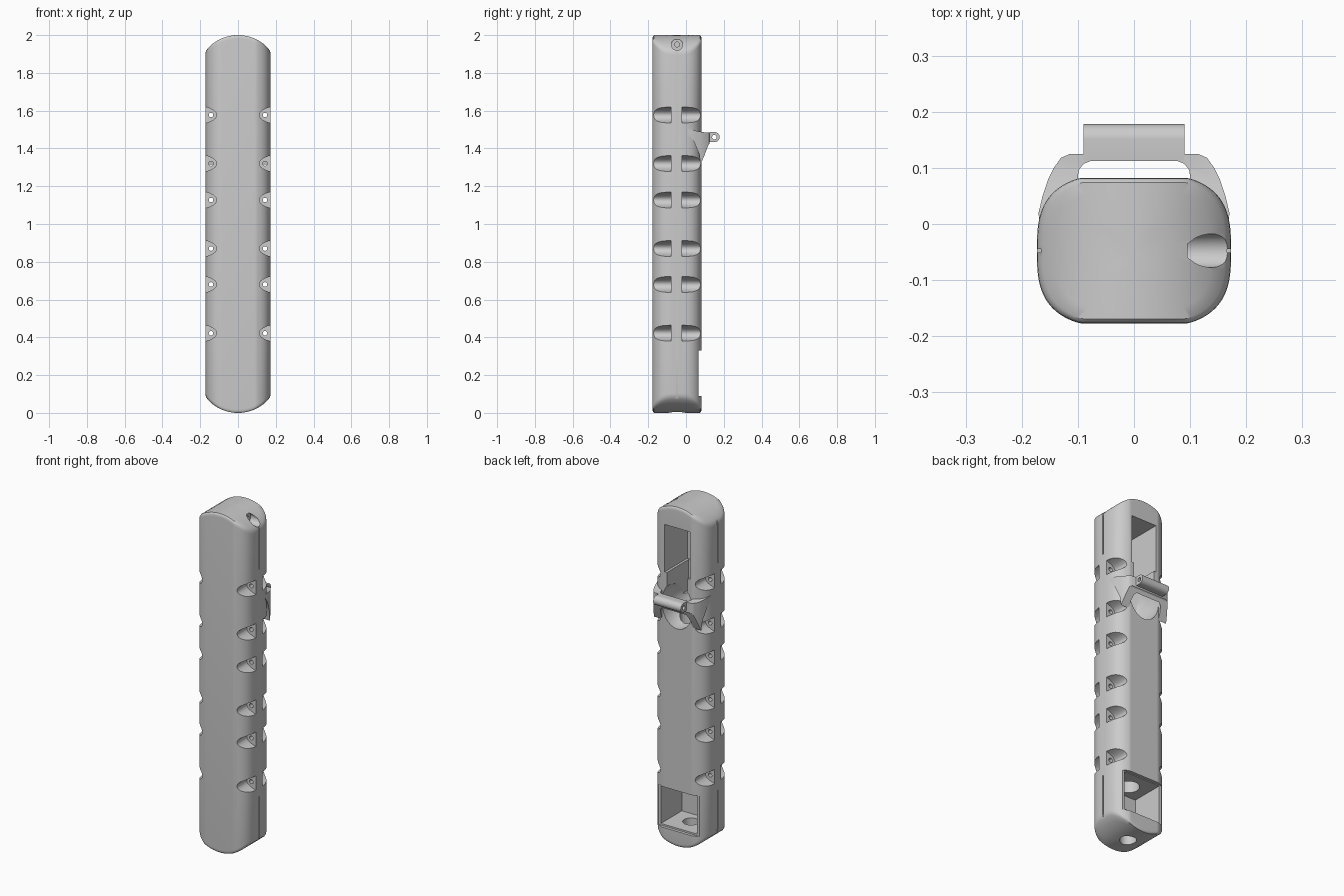
import bpy, bmesh, math
from mathutils import Vector

if "Cube" in bpy.data.objects:
    bpy.data.objects.remove(bpy.data.objects["Cube"])

CY = -0.0475          # y of the body axis
SCREW_Z = (1.577, 1.32, 1.127, 0.87, 0.68, 0.422)


def make_object(name, bm):
    bmesh.ops.recalc_face_normals(bm, faces=bm.faces)
    mesh = bpy.data.meshes.new(name)
    bm.to_mesh(mesh)
    bm.free()
    obj = bpy.data.objects.new(name, mesh)
    bpy.context.collection.objects.link(obj)
    return obj


def add_prism(bm, pts, axis, lo, hi):
    """Extrude a 2D outline along one axis."""
    place = {'x': lambda a, b, h: (h, a, b),
             'y': lambda a, b, h: (a, h, b),
             'z': lambda a, b, h: (a, b, h)}[axis]
    low = [bm.verts.new(place(a, b, lo)) for a, b in pts]
    high = [bm.verts.new(place(a, b, hi)) for a, b in pts]
    bm.faces.new(low)
    bm.faces.new(high)
    for i in range(len(pts)):
        j = (i + 1) % len(pts)
        bm.faces.new((low[i], low[j], high[j], high[i]))


def rect(a0, a1, b0, b1):
    return [(a0, b0), (a1, b0), (a1, b1), (a0, b1)]


def circle(a, b, r, n=32, rb=None):
    rb = rb or r
    return [(a + r * math.cos(2 * math.pi * i / n), b + rb * math.sin(2 * math.pi * i / n))
            for i in range(n)]


def boolean(obj, prisms, operation='DIFFERENCE', extra=None):
    """Combine obj with a group of prisms, then throw the cutter away."""
    bm = bmesh.new()
    for p in prisms:
        add_prism(bm, *p)
    if extra:
        extra(bm)
    cutter = make_object("cutter", bm)
    cutter.hide_render = True
    mod = obj.modifiers.new("cut", 'BOOLEAN')
    mod.operation = operation
    mod.solver = 'EXACT'
    mod.object = cutter
    bpy.context.view_layer.objects.active = obj
    bpy.ops.object.modifier_apply(modifier=mod.name)
    bpy.data.objects.remove(cutter)


# Body: rounded section with arched, softly filleted ends
def section(n=112):
    pts = []
    for i in range(n):
        a = 2 * math.pi * (i + 0.5) / n
        c, s = math.cos(a), math.sin(a)
        x = 0.173 * math.copysign(abs(c) ** (2 / 3), c)
        y = 0.138 * math.copysign(abs(s) ** (2 / 3), s)
        pts.append((x, max(-0.1295, min(0.1295, y))))
    return pts


def arch(x):
    r = 0.2185
    return 1.0 - r + math.sqrt(r * r - x * x)


sec = section()
cap = [(0.2, 0), (0.4, 0), (0.6, 0), (0.8, 0), (0.94, 0), (0.975, 0.004), (0.993, 0.010), (1, 0.02)]
bm = bmesh.new()
rings = []
for sign, steps in ((-1, cap), (1, cap[::-1])):
    for s, drop in steps:
        rings.append([bm.verts.new((x * s, CY + y * s, 1 + sign * (arch(x * s) - drop)))
                      for x, y in sec])
for r0, r1 in zip(rings, rings[1:]):
    for i in range(len(sec)):
        j = (i + 1) % len(sec)
        bm.faces.new((r0[i], r0[j], r1[j], r1[i]))
for ring, z in ((rings[0], 0), (rings[-1], 2)):
    tip = bm.verts.new((0, CY, z))
    for i in range(len(sec)):
        bm.faces.new((ring[i], ring[(i + 1) % len(sec)], tip))
body = make_object("body", bm)

# Screw pockets on both sides, front and back, with a web between
half = [(0.113, 0), (0.115, 0.009), (0.121, 0.018), (0.131, 0.026), (0.145, 0.033),
        (0.16, 0.039), (0.175, 0.043), (0.21, 0.048)]
notch = half + [(a, -b) for a, b in half[:0:-1]]
pockets, screw_holes = [], []
for z in SCREW_Z:
    for side in (-1, 1):
        outline = [(side * a, z + b) for a, b in notch]
        pockets.append((outline, 'y', -0.3, -0.08))
        pockets.append((outline, 'y', -0.02, 0.3))
        screw_holes.append((circle(side * 0.143, z, 0.012, 20), 'y', -0.1, 0))
boolean(body, pockets)
boolean(body, screw_holes)

# Seam grooves along the sides near each end
boolean(body, [(rect(CY - 0.003, CY + 0.003, z0, z1), 'x', *sorted((s * 0.166, s * 0.2)))
               for s in (-1, 1) for z0, z1 in ((0.06, 0.33), (1.67, 1.94))])

# Counterbored hole in the right shoulder of the top
boolean(body, [(circle(CY, 1.95, 0.03), 'x', 0.095, 0.3)])
boolean(body, [(circle(CY, 1.95, 0.013), 'x', 0.02, 0.2)])

# Lower bay: shallow step across the back, deep chamber, hole in the bottom
boolean(body, [(rect(0.065, 0.2, 0.09, 0.33), 'x', -0.3, 0.3)])
boolean(body, [(rect(-0.118, 0.118, -0.13, 0.2), 'z', 0.1, 0.325)])
boolean(body, [(circle(0, CY, 0.045), 'z', -0.1, 0.2)])

# Upper bay: rectangular window, narrower neck and scooped round mouth
boolean(body, [(rect(-0.082, 0.082, -0.13, 0.2), 'z', 1.60, 1.88)])
boolean(body, [(rect(-0.068, 0.068, -0.12, 0.2), 'z', 1.42, 1.65)])


def scoop(bm):
    bmesh.ops.create_uvsphere(bm, u_segments=40, v_segments=24, radius=1)
    for v in bm.verts:
        v.co = Vector((v.co.x * 0.1, 0.075 + v.co.y * 0.19, 1.42 + v.co.z * 0.135))


boolean(body, [], extra=scoop)

# Bore joining the two bays
boolean(body, [(circle(0, CY, 0.06), 'z', 0.3, 1.5)])

# Bracket: plan outline trimmed by its side profile, with a slot through it
right = [(0.168, -0.02), (0.17, 0.02), (0.163, 0.05), (0.153, 0.08), (0.143, 0.1),
         (0.13, 0.118), (0.114, 0.125)]
bm = bmesh.new()
add_prism(bm, right + [(-x, y) for x, y in right[::-1]], 'z', 1.2, 1.6)
bracket = make_object("strap_bracket", bm)
profile = [(-0.01, 1.503), (0.03, 1.499), (0.07, 1.49), (0.10, 1.485), (0.14, 1.484),
           (0.14, 1.437), (0.119, 1.42), (0.108, 1.39), (0.093, 1.352), (0.077, 1.315),
           (0.07, 1.37), (0.04, 1.44), (-0.01, 1.50)]
boolean(bracket, [(profile, 'x', -0.3, 0.3)], 'INTERSECT')
slot = [(-0.1, -0.2), (0.1, -0.2), (0.1, 0.085), (0.098, 0.097), (0.09, 0.107), (0.078, 0.112)]
slot += [(-x, y) for x, y in slot[:1:-1]]
boolean(bracket, [(slot, 'z', 1.0, 1.8)])

# Hinge barrel carried by the bracket
barrel_pts = [(0.151 + 0.027 * math.cos(a), 1.46 + 0.027 * math.sin(a))
              for a in (math.pi * (i / 20 - 0.5) for i in range(21))]
barrel_pts += [(0.113, 1.485), (0.113, 1.435)]
bm = bmesh.new()
add_prism(bm, barrel_pts, 'x', -0.09, 0.09)
barrel = make_object("hinge_barrel", bm)
boolean(barrel, [(circle(0.15, 1.46, 0.012, 24), 'x', -0.2, 0.2)])

# Smooth shading with sharp edges kept
for obj in (body, bracket, barrel):
    bpy.ops.object.select_all(action='DESELECT')
    obj.select_set(True)
    bpy.context.view_layer.objects.active = obj
    bpy.ops.object.shade_smooth_by_angle(angle=math.radians(30))
